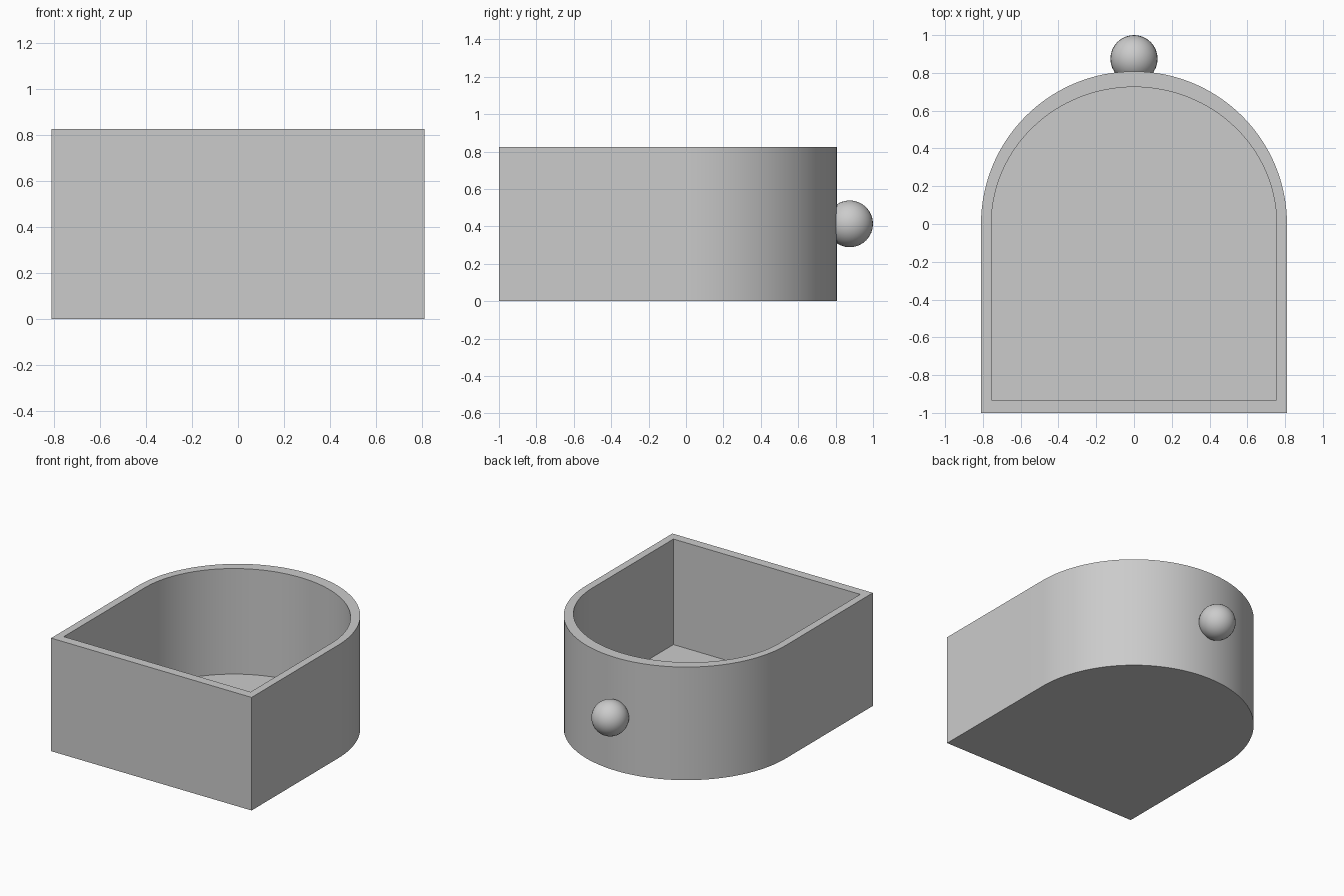
import bpy
import bmesh
from math import cos, sin, pi

HEIGHT, FLOOR, SEGMENTS = 0.826, 0.055, 64

cube = bpy.data.objects.get("Cube")
if cube:
    bpy.data.objects.remove(cube, do_unlink=True)

grey = bpy.data.materials.new("light grey")
grey.use_nodes = True
colour = (0.6, 0.6, 0.6, 1)
grey.diffuse_color = colour
grey.node_tree.nodes["Principled BSDF"].inputs["Base Color"].default_value = colour


def arch(half_width, front, back):
    """Outline with a square front and a rounded back."""
    arc = [(half_width * cos(pi * i / SEGMENTS), back * sin(pi * i / SEGMENTS))
           for i in range(SEGMENTS + 1)]
    return arc + [(-half_width, front), (half_width, front)]


def ring(bm, outline, z):
    return [bm.verts.new((x, y, z)) for x, y in outline]


def bridge(bm, a, b):
    for i in range(len(a)):
        j = (i + 1) % len(a)
        bm.faces.new((a[i], a[j], b[j], b[i]))


# Open container: outer wall, rim, inner wall, with a floor and a base
outer, inner = arch(0.81, -1, 0.808), arch(0.755, -0.933, 0.725)
bm = bmesh.new()
rings = [ring(bm, outer, 0), ring(bm, outer, HEIGHT),
         ring(bm, inner, HEIGHT), ring(bm, inner, FLOOR)]
for a, b in zip(rings, rings[1:]):
    bridge(bm, a, b)
bm.faces.new(rings[0][::-1])
bm.faces.new(rings[-1])
mesh = bpy.data.meshes.new("container")
bm.to_mesh(mesh)
bm.free()
container = bpy.data.objects.new("container", mesh)
bpy.context.collection.objects.link(container)

# Round knob on the curved back
bpy.ops.mesh.primitive_uv_sphere_add(segments=32, ring_count=16, radius=0.125,
                                     location=(0, 0.875, 0.414))
knob = bpy.context.object
knob.name = "knob"

# Colour and smooth shading with sharp edges kept
bpy.ops.object.select_all(action="DESELECT")
for obj in (container, knob):
    obj.data.materials.append(grey)
    obj.select_set(True)
bpy.context.view_layer.objects.active = container
bpy.ops.object.shade_smooth_by_angle()
